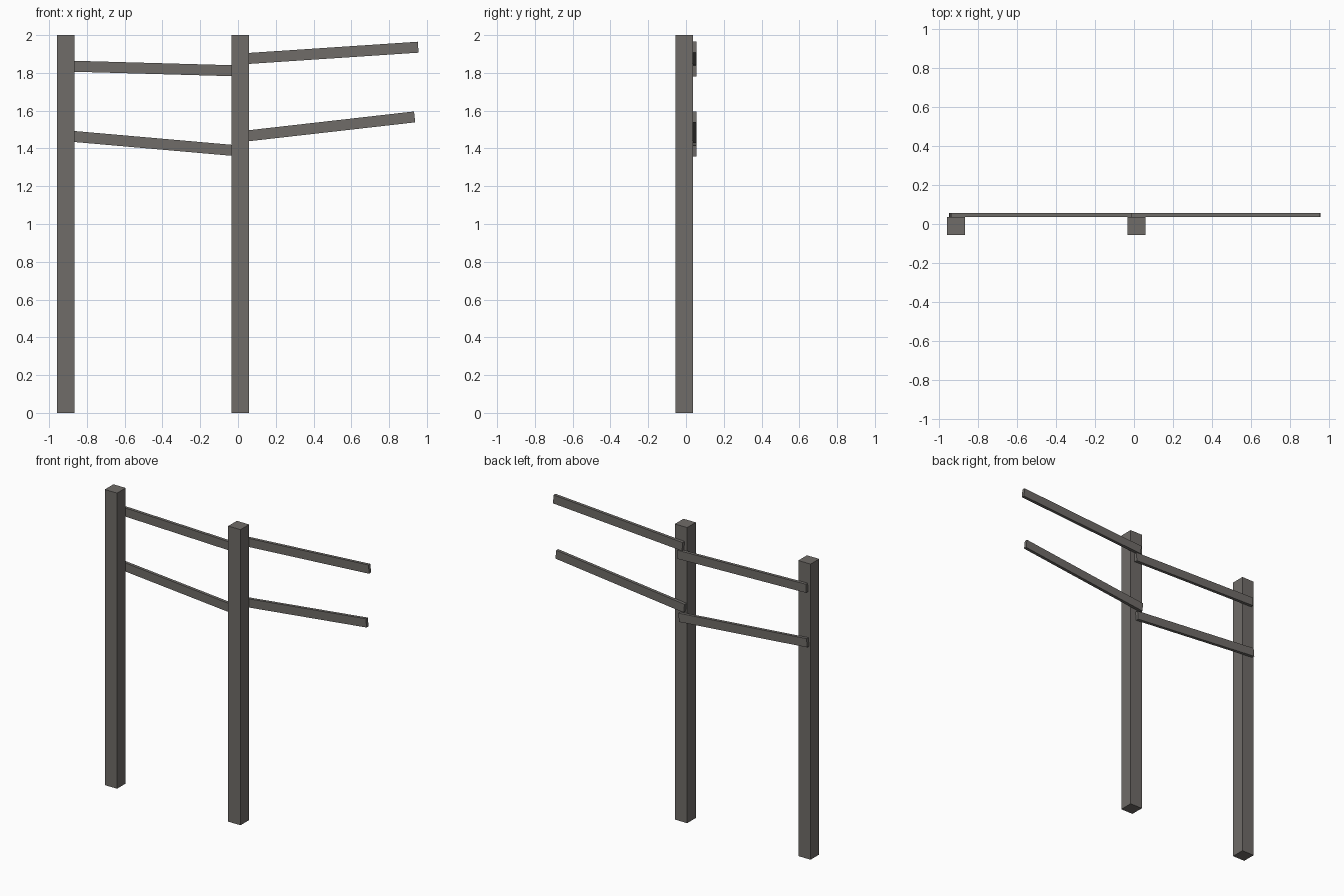
import bpy
import math

if "Cube" in bpy.data.objects:
    bpy.data.objects.remove(bpy.data.objects["Cube"])

# Weathered wood, shared by every part
wood = bpy.data.materials.new("weathered_grey_wood")
wood.diffuse_color = (0.16, 0.15, 0.14, 1.0)
wood.use_nodes = True
wood.node_tree.nodes["Principled BSDF"].inputs["Base Color"].default_value = wood.diffuse_color


def box(name, centre, size, tilt=0.0):
    """Box with the given centre and size, tilted about the y axis."""
    bpy.ops.mesh.primitive_cube_add(size=1, location=centre, rotation=(0, -tilt, 0))
    obj = bpy.context.object
    obj.name = name
    obj.scale = size
    obj.data.materials.append(wood)
    return obj


# Two square posts
POST = 0.092
for name, x in (("left_post", -0.912), ("middle_post", 0.012)):
    box(name, (x, -0.010, 1.0), (POST, POST, 2.0))


# Rails nailed to the back of the posts, each given by its centre-line ends
def rail(name, x0, z0, x1, z1):
    length = math.hypot(x1 - x0, z1 - z0)
    tilt = math.atan2(z1 - z0, x1 - x0)
    box(name, ((x0 + x1) / 2, 0.046, (z0 + z1) / 2), (length, 0.021, 0.058), tilt)


rail("upper_left_rail", -0.937, 1.837, 0.025, 1.810)
rail("lower_left_rail", -0.944, 1.470, 0.015, 1.386)
rail("upper_right_rail", -0.012, 1.872, 0.954, 1.936)
rail("lower_right_rail", -0.025, 1.458, 0.935, 1.567)
